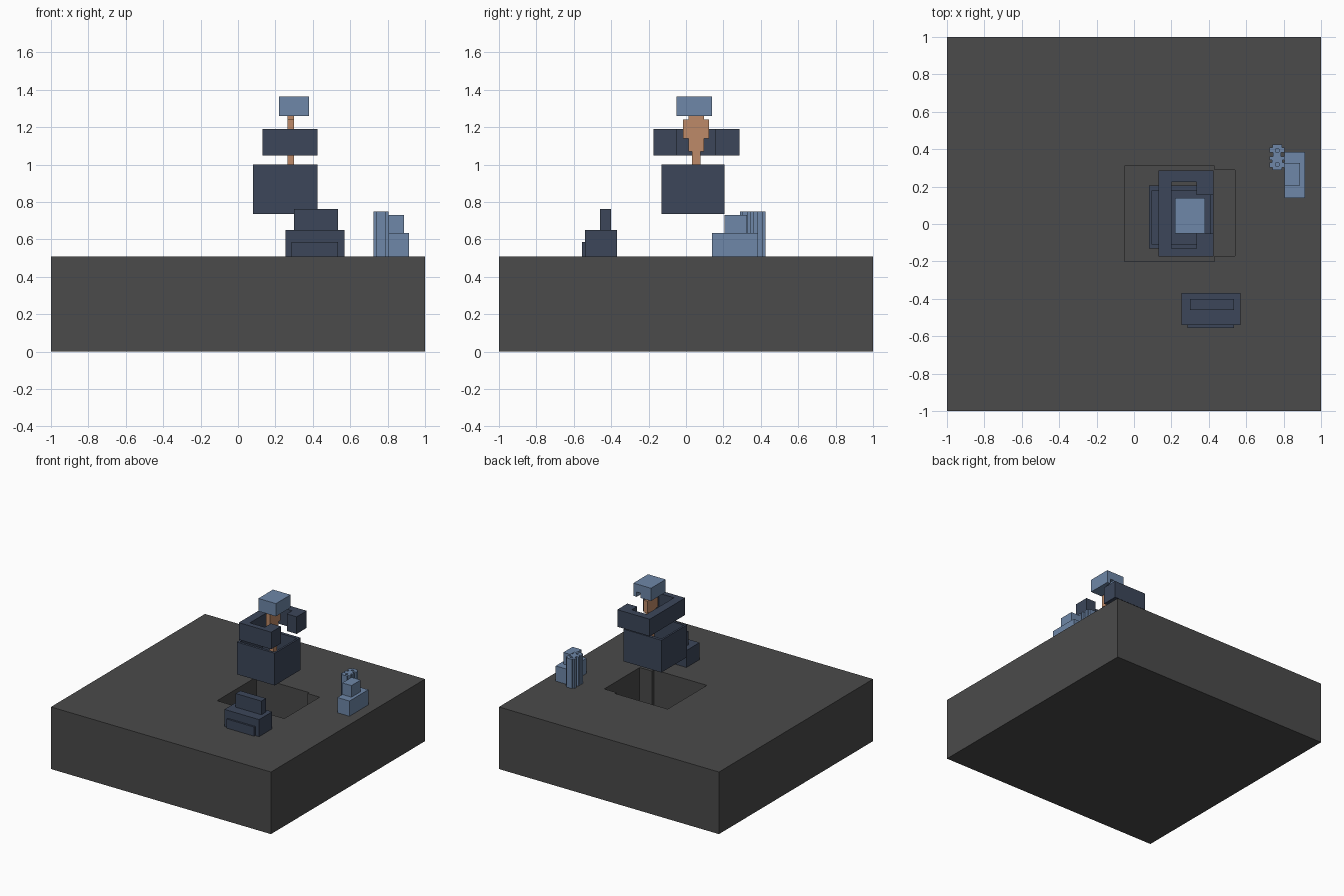
import bpy
import bmesh

if "Cube" in bpy.data.objects:
    bpy.data.objects.remove(bpy.data.objects["Cube"], do_unlink=True)


def material(name, rgb):
    m = bpy.data.materials.new(name)
    m.use_nodes = True
    m.diffuse_color = (*rgb, 1)
    m.node_tree.nodes["Principled BSDF"].inputs["Base Color"].default_value = (*rgb, 1)
    return m


GREY = material("dark grey", (0.069, 0.069, 0.069))
NAVY = material("navy", (0.045, 0.062, 0.102))
BLUE = material("light blue", (0.156, 0.242, 0.392))
COPPER = material("copper", (0.515, 0.254, 0.138))


def prism(name, outline, lo, hi, mat, axis="z"):
    """Extrude an outline along z (points are x, y) or along x (points are y, z)."""
    place = (lambda p, d: (p[0], p[1], d)) if axis == "z" else (lambda p, d: (d, p[0], p[1]))
    bm = bmesh.new()
    face = bm.faces.new([bm.verts.new(place(p, lo)) for p in outline])
    top = bmesh.ops.extrude_face_region(bm, geom=[face])
    step = (0, 0, hi - lo) if axis == "z" else (hi - lo, 0, 0)
    verts = [g for g in top["geom"] if isinstance(g, bmesh.types.BMVert)]
    bmesh.ops.translate(bm, verts=verts, vec=step)
    bmesh.ops.recalc_face_normals(bm, faces=bm.faces)
    mesh = bpy.data.meshes.new(name)
    bm.to_mesh(mesh)
    bm.free()
    mesh.materials.append(mat)
    obj = bpy.data.objects.new(name, mesh)
    bpy.context.scene.collection.objects.link(obj)
    return obj


def box(name, x, y, z, mat):
    return prism(name, [(x[0], y[0]), (x[1], y[0]), (x[1], y[1]), (x[0], y[1])], *z, mat)


def cut(obj, cutter):
    """Subtract the cutter and discard it."""
    cutter.hide_render = True
    mod = obj.modifiers.new("cut", "BOOLEAN")
    mod.operation = "DIFFERENCE"
    mod.solver = "EXACT"
    mod.object = cutter
    bpy.context.view_layer.update()
    graph = bpy.context.evaluated_depsgraph_get()
    mesh = bpy.data.meshes.new_from_object(obj.evaluated_get(graph))
    obj.modifiers.clear()
    obj.data = mesh
    bpy.data.objects.remove(cutter, do_unlink=True)


# Ground slab with a stepped pit
slab = box("ground_slab", (-1, 1), (-1, 1), (0, 0.51), GREY)
pit = [(-0.05, -0.20), (0.43, -0.20), (0.43, -0.17), (0.54, -0.17),
       (0.54, 0.29), (0.43, 0.29), (0.43, 0.31), (-0.05, 0.31)]
cut(slab, prism("pit_cutter", pit, 0.10, 0.6, GREY))

# Open box holding the figure
tub = box("lower_body", (0.08, 0.425), (-0.13, 0.205), (0.735, 1.0), NAVY)
cut(tub, box("tub_cutter", (0.095, 0.41), (-0.11, 0.18), (0.77, 1.1), NAVY))

# Collar with two posts and a gap towards +x
collar = [(0.13, -0.175), (0.425, -0.175), (0.425, -0.05), (0.335, -0.05),
          (0.335, -0.13), (0.20, -0.13), (0.20, 0.225), (0.335, 0.225),
          (0.335, 0.155), (0.425, 0.155), (0.425, 0.285), (0.13, 0.285)]
prism("shoulder_collar", collar, 1.05, 1.19, NAVY)

# Flat stepped neck and face, mirrored about its centre line
half = [(0.023, 0.77), (0.023, 1.07), (0.041, 1.07), (0.041, 1.14),
        (0.070, 1.14), (0.070, 1.24), (0.041, 1.24), (0.041, 1.262)]
mid = 0.054
outline = [(mid + w, z) for w, z in half] + [(mid - w, z) for w, z in reversed(half)]
prism("face_and_neck", outline, 0.265, 0.30, COPPER, axis="x")

# Cap with a small notch on the back side
cap = box("cap", (0.22, 0.38), (-0.05, 0.14), (1.26, 1.365), BLUE)
cut(cap, box("notch_cutter", (0.315, 0.35), (0.09, 0.2), (1.2, 1.30), BLUE))

# Stepped block in front
box("front_block", (0.255, 0.57), (-0.54, -0.37), (0.51, 0.65), NAVY)
box("front_block_top", (0.30, 0.535), (-0.46, -0.40), (0.65, 0.762), NAVY)
box("front_block_lip", (0.285, 0.535), (-0.555, -0.54), (0.51, 0.585), NAVY)

# Stepped block on the side
box("side_block", (0.805, 0.915), (0.14, 0.385), (0.51, 0.635), BLUE)
box("side_block_top", (0.805, 0.888), (0.205, 0.325), (0.635, 0.73), BLUE)

# Fluted column beside it, mirrored about x
profile = [(0.025, 0.288), (0.025, 0.303), (0.040, 0.303), (0.040, 0.328),
           (0.028, 0.328), (0.028, 0.342), (0.040, 0.342), (0.040, 0.362),
           (0.022, 0.362), (0.022, 0.383), (0.040, 0.383), (0.040, 0.410),
           (0.025, 0.410), (0.025, 0.425)]
mid = 0.765
outline = [(mid + w, y) for w, y in profile] + [(mid - w, y) for w, y in reversed(profile)]
column = prism("fluted_column", outline, 0.51, 0.75, BLUE)
for y in (0.317, 0.394):
    cut(column, box("hole_cutter", (mid - 0.009, mid + 0.009), (y - 0.008, y + 0.008),
                    (0.53, 0.8), BLUE))
